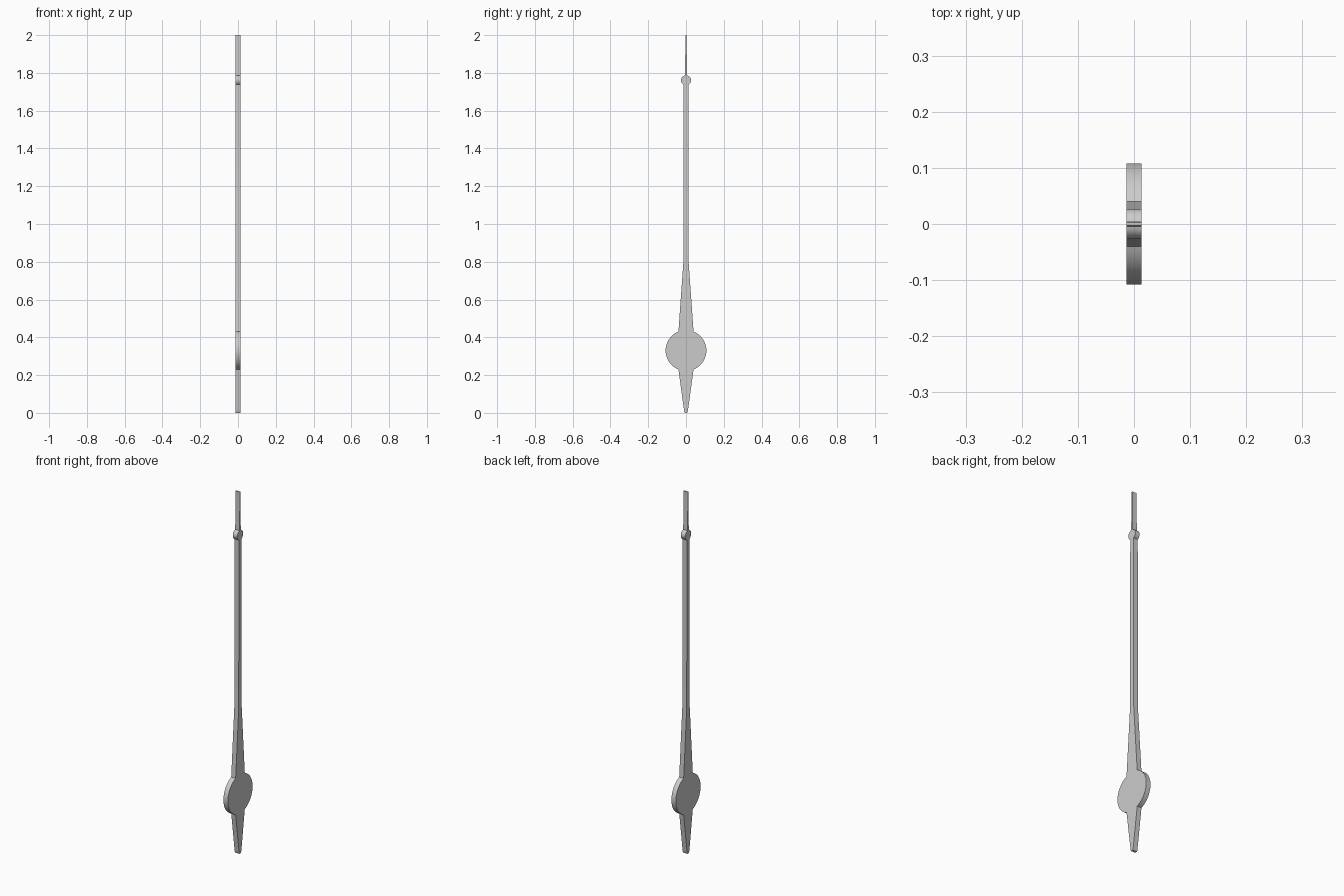
import bpy, bmesh, math

if "Cube" in bpy.data.objects:
    bpy.data.objects.remove(bpy.data.objects["Cube"])

HALF_THICK = 0.0135


def arc(cz, r, w0, w1, n):
    """Right-hand arc of a disc, from half width w0 below to w1 above."""
    a0 = -math.pi / 2 + math.asin(w0 / r)
    a1 = math.pi / 2 - math.asin(w1 / r)
    return [(r * math.cos(a0 + (a1 - a0) * i / n),
             cz + r * math.sin(a0 + (a1 - a0) * i / n)) for i in range(n + 1)]


# Right half of the outline (y, z), bottom to top
half = [(0.006, 0.0), (0.009, 0.006), (0.011, 0.018)]   # blunt tail end
half += arc(0.33, 0.108, 0.04, 0.04, 24)                # large disc
half += [(0.013, 0.81)]                                 # taper into the shaft
half += arc(1.761, 0.0265, 0.012, 0.005, 14)            # small bead
half += [(0.003, 2.0)]                                  # needle tip

outline = half + [(-y, z) for y, z in reversed(half)]

# Extrude the flat outline through the thickness
bm = bmesh.new()
face = bm.faces.new([bm.verts.new((-HALF_THICK, y, z)) for y, z in outline])
ext = bmesh.ops.extrude_face_region(bm, geom=[face])
moved = [v for v in ext["geom"] if isinstance(v, bmesh.types.BMVert)]
bmesh.ops.translate(bm, verts=moved, vec=(2 * HALF_THICK, 0, 0))
bmesh.ops.recalc_face_normals(bm, faces=bm.faces)

mesh = bpy.data.meshes.new("clock_hand")
bm.to_mesh(mesh)
bm.free()
hand = bpy.data.objects.new("clock_hand", mesh)
bpy.context.collection.objects.link(hand)

# Smooth rounded rims, sharp corners
bpy.context.view_layer.objects.active = hand
hand.select_set(True)
bpy.ops.object.shade_smooth_by_angle(angle=math.radians(30))
